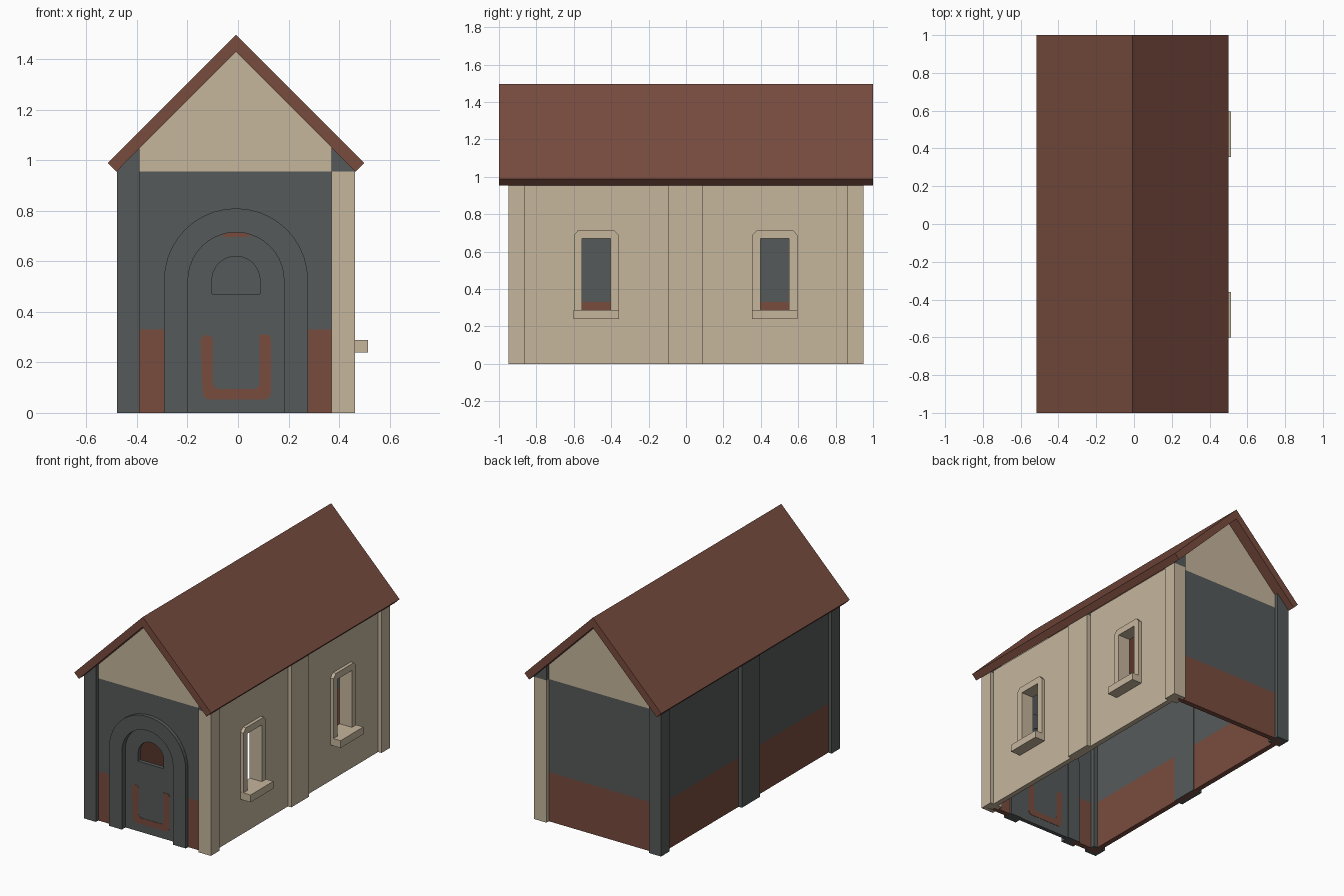
import bpy, bmesh, math
from mathutils import Vector

if "Cube" in bpy.data.objects:
    bpy.data.objects.remove(bpy.data.objects["Cube"])


def mat(name, rgb):
    m = bpy.data.materials.new(name)
    m.diffuse_color = (*rgb, 1)
    m.use_nodes = True
    m.node_tree.nodes["Principled BSDF"].inputs["Base Color"].default_value = m.diffuse_color
    return m


TAN = mat("tan plaster", (0.56, 0.465, 0.335))
GRAY = mat("dark gray", (0.093, 0.102, 0.102))
RED = mat("brick red", (0.188, 0.072, 0.048))

CX = -0.008          # ridge position
EAVE = 0.955         # colour break under the gable
BASE = 0.33          # top of the red base band


def under_roof(x):
    return 1.43 - abs(x - CX)


def prism(name, loops, axis, a, b, mats, cuts=()):
    """Fill 2D outlines (first outer, rest holes), extrude from a to b along
    the axis, and colour horizontal bands split at the cut heights."""
    def place(u, v):
        return (u, a, v) if axis == 'y' else (a, u, v)
    bm = bmesh.new()
    for pts in loops:
        vs = [bm.verts.new(place(u, v)) for u, v in pts]
        for i, v in enumerate(vs):
            bm.edges.new((v, vs[(i + 1) % len(vs)]))
    bmesh.ops.triangle_fill(bm, use_beauty=True, use_dissolve=False, edges=bm.edges[:])
    ext = bmesh.ops.extrude_face_region(bm, geom=bm.faces[:], use_keep_orig=True)
    step = Vector((0, b - a, 0)) if axis == 'y' else Vector((b - a, 0, 0))
    bmesh.ops.translate(bm, vec=step,
                        verts=[g for g in ext['geom'] if isinstance(g, bmesh.types.BMVert)])
    for z in cuts:
        bmesh.ops.bisect_plane(bm, geom=bm.verts[:] + bm.edges[:] + bm.faces[:],
                               plane_co=(0, 0, z), plane_no=(0, 0, 1))
    bmesh.ops.recalc_face_normals(bm, faces=bm.faces[:])
    for f in bm.faces:
        z = f.calc_center_median().z
        f.material_index = sum(z > c for c in cuts)
    me = bpy.data.meshes.new(name)
    bm.to_mesh(me)
    bm.free()
    for m in mats:
        me.materials.append(m)
    ob = bpy.data.objects.new(name, me)
    bpy.context.collection.objects.link(ob)
    return ob


def rect(u0, u1, v0, v1):
    return [(u0, v0), (u1, v0), (u1, v1), (u0, v1)]


def arc(cx, cz, r, a0, a1, n=20):
    return [(cx + r * math.cos(math.radians(a0 + (a1 - a0) * i / n)),
             cz + r * math.sin(math.radians(a0 + (a1 - a0) * i / n))) for i in range(n + 1)]


def arch(r, z0, cz=0.525):
    """Round-headed outline, starting bottom right and ending bottom left."""
    return [(CX + r, z0)] + arc(CX, cz, r, 0, 180) + [(CX - r, z0)]


# Roof
prism("roof", [[(CX, 1.497), (0.50, 0.989), (0.466, EAVE), (CX, 1.43),
                (-0.482, EAVE), (-0.516, 0.989)]], 'y', -1, 1, [RED])

# Gable walls: the front one is notched for the doorway
L, R = -0.455, 0.439
gable_top = [(R, under_roof(R)), (CX, 1.43), (L, under_roof(L))]
bands = dict(mats=[RED, GRAY, TAN], cuts=(BASE, EAVE))
prism("front_wall", [[(R, 0)] + gable_top + [(L, 0)] + arch(0.24, 0)[::-1]],
      'y', -0.925, -0.89, **bands)
prism("back_wall", [[(R, 0)] + gable_top + [(L, 0)]], 'y', 0.89, 0.925, **bands)

# Side walls, the right one with two window openings
WINDOWS = (-0.48, 0.475)
prism("left_wall", [rect(-0.92, 0.92, 0, 0.975)], 'x', L, L + 0.035, [RED, GRAY], (BASE,))
prism("right_wall", [rect(-0.92, 0.92, 0, 0.975)] +
      [rect(w - 0.09, w + 0.09, 0.27, 0.69) for w in WINDOWS], 'x', R - 0.035, R, [TAN])

# Pilasters with tops cut to the roof slope
for side, x_in, x_mid, x_out in (("left", -0.39, -0.415, -0.48), ("right", 0.371, 0.40, 0.464)):
    for place, y0, y1, xi in (("front", -0.95, -0.86, x_in), ("middle", -0.097, 0.092, x_mid),
                              ("back", 0.86, 0.95, x_in)):
        outline = [(xi, 0), (x_out, 0), (x_out, under_roof(x_out)), (xi, under_roof(xi))]
        if side == "left":
            prism(f"{side}_{place}_pilaster", [outline], 'y', y0, y1, [GRAY])
        else:
            prism(f"{side}_{place}_pilaster", [outline], 'y', y0, y1, [TAN, GRAY], (EAVE,))

# Window frames and sills
for i, w in enumerate(WINDOWS):
    outer = [(w - 0.12, 0.285), (w + 0.12, 0.285), (w + 0.12, 0.69), (w + 0.095, 0.716),
             (w - 0.095, 0.716), (w - 0.12, 0.69)]
    prism(f"window_frame_{i + 1}", [outer, rect(w - 0.076, w + 0.076, 0.289, 0.671)],
          'x', 0.37, 0.461, [TAN])
    prism(f"window_sill_{i + 1}", [rect(w - 0.121, w + 0.121, 0.24, 0.289)],
          'x', 0.37, 0.514, [TAN])

# Door surround and door with a small round-headed opening
prism("door_surround", [arch(0.285, 0) + arch(0.19, 0)[::-1]], 'y', -0.95, -0.88, [GRAY])
prism("door", [arch(0.195, 0), arch(0.095, 0.47)], 'y', -0.912, -0.885, [GRAY])

# Red painted marks on both faces of the door
u_mark = ([(CX - 0.133, 0.10)] + arc(CX - 0.105, 0.08, 0.026, 180, 270, 5)
          + arc(CX + 0.112, 0.08, 0.026, 270, 360, 5)
          + [(CX + 0.138, 0.29)] + arc(CX + 0.121, 0.293, 0.017, 0, 90, 4)
          + [(CX + 0.094, 0.31)] + arc(CX + 0.069, 0.12, 0.025, 0, -90, 5)
          + arc(CX - 0.067, 0.12, 0.025, 270, 180, 5)
          + [(CX - 0.092, 0.29)] + arc(CX - 0.115, 0.283, 0.025, 30, 180, 6))
crescent = arc(CX, 0.525, 0.189, 73, 107, 10)
for face, y in (("outer", -0.914), ("inner", -0.885)):
    prism(f"door_mark_{face}", [u_mark], 'y', y, y + 0.002, [RED])
prism("door_top_mark", [[(CX + 0.05, 0.697)] + crescent + [(CX - 0.05, 0.697)]],
      'y', -0.914, -0.912, [RED])
